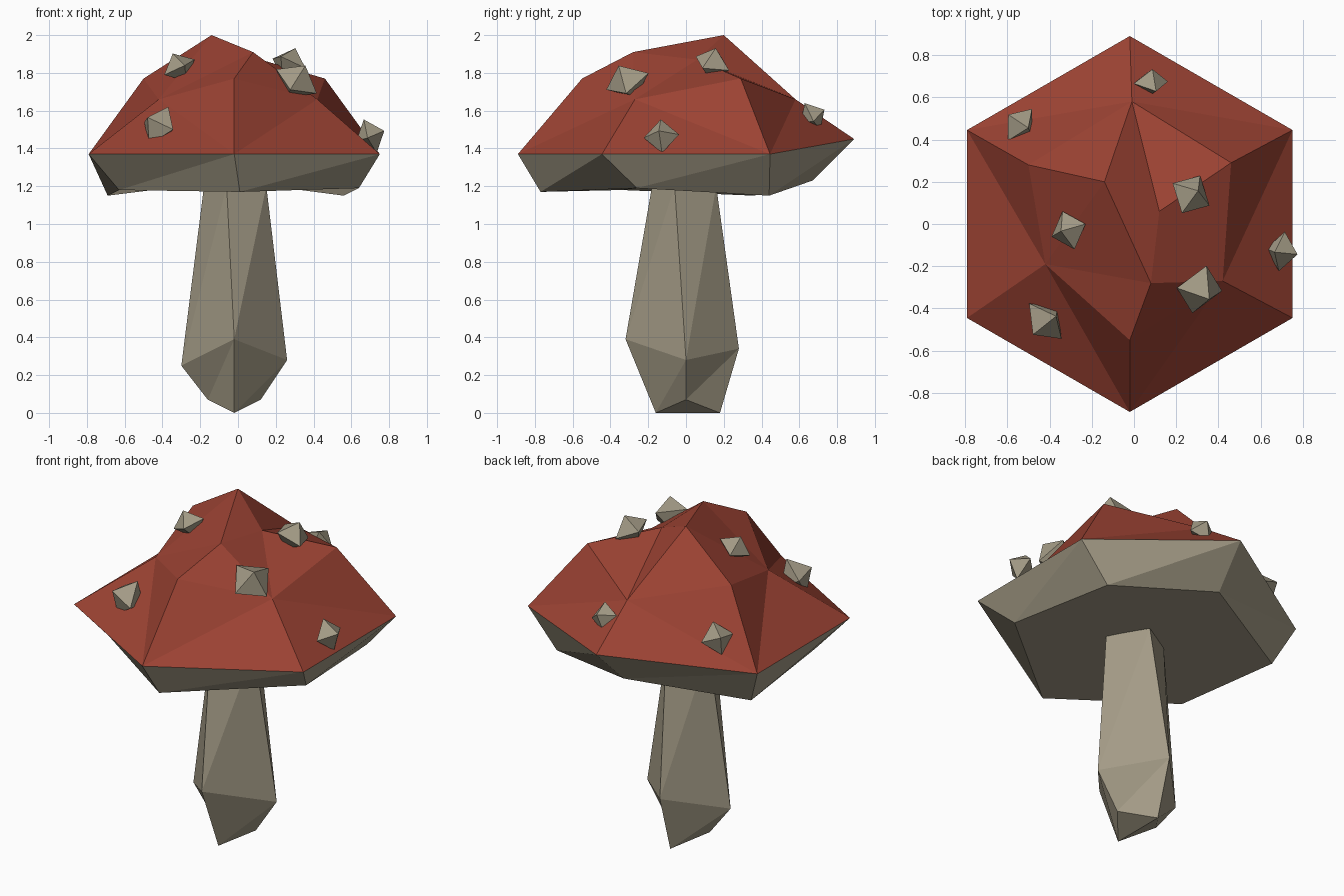
import bpy, bmesh, math, random
from mathutils import Vector, Matrix

if "Cube" in bpy.data.objects:
    bpy.data.objects.remove(bpy.data.objects["Cube"])

random.seed(4)


def material(name, rgb):
    m = bpy.data.materials.new(name)
    m.diffuse_color = (*rgb, 1)
    m.use_nodes = True
    m.node_tree.nodes["Principled BSDF"].inputs["Base Color"].default_value = m.diffuse_color
    return m


RED = material("cap red", (0.33, 0.055, 0.033))
BEIGE = material("pale beige", (0.37, 0.33, 0.24))


def build(name, verts, faces, mats, slots=None):
    """Flat-shaded object from points and faces, normals turned outward."""
    bm = bmesh.new()
    vs = [bm.verts.new(v) for v in verts]
    for k, f in enumerate(faces):
        face = bm.faces.new([vs[i] for i in f])
        face.material_index = slots[k] if slots else 0
    bmesh.ops.recalc_face_normals(bm, faces=bm.faces[:])
    me = bpy.data.meshes.new(name)
    bm.to_mesh(me)
    bm.free()
    for m in mats:
        me.materials.append(m)
    ob = bpy.data.objects.new(name, me)
    bpy.context.collection.objects.link(ob)
    return ob


# Cap: lower ring, hexagonal rim, upper ring and three crown points,
# each ring running counter-clockwise from the front
low = [(.01, -.77, 1.17), (.64, -.26, 1.19), (.56, .44, 1.15),
       (-.05, .67, 1.23), (-.69, .36, 1.15), (-.63, -.34, 1.18)]
rim = [(-.02 + .89 * math.cos(math.radians(60 * i - 90)),
        .89 * math.sin(math.radians(60 * i - 90)),
        1.45 if i == 3 else 1.37) for i in range(6)]
upper = [(-.02, -.55, 1.77), (.42, -.27, 1.66), (.46, .29, 1.77),
         (-.01, .58, 1.66), (-.50, .28, 1.77), (-.42, -.19, 1.66)]
crown = [(.08, -.28, 1.91), (.12, .06, 1.87), (-.14, .20, 2.0)]

L = lambda i: i % 6
R = lambda i: 6 + i % 6
U = lambda i: 12 + i % 6
F, D, A = 18, 19, 20

under = [tuple(L(i) for i in range(6))]
for i in range(6):
    under += [(R(i), L(i - 1), L(i)), (R(i), R(i + 1), L(i))]
top = []
for i in (1, 3, 5):
    for s in (-1, 1):
        top += [(U(i), R(i), R(i + s)), (U(i), U(i + s), R(i + s))]
top += [(F, U(0), U(1)), (F, U(1), D), (D, U(1), U(2)), (D, U(2), U(3)),
        (D, U(3), A), (A, U(3), U(4)), (A, U(4), U(5)), (A, U(5), F),
        (F, U(5), U(0)), (F, D, A)]
build("mushroom_cap", low + rim + upper + crown, under + top, [BEIGE, RED],
      [0] * len(under) + [1] * len(top))

# Stem: four-sided, bulging near the ground, ending inside the cap
stem = [(-.02, -.16, 0), (.12, 0, .07), (-.02, .18, 0), (-.16, 0, .07),
        (-.02, -.32, .39), (.26, 0, .28), (-.02, .28, .34), (-.30, 0, .25),
        (-.06, -.18, 1.2), (.15, -.06, 1.2), (.02, .16, 1.2), (-.18, .04, 1.2)]
faces = [(0, 1, 2), (0, 2, 3), (8, 9, 10, 11)]
for i in range(4):
    j = (i + 1) % 4
    faces += [(i, j, 4 + j), (i, 4 + j, 4 + i),
              (4 + i, 4 + j, 8 + j), (4 + i, 8 + j, 8 + i)]
build("stem", stem, faces, [BEIGE])

# Warts: small octahedral lumps leaning outward from the cap
warts = [(.08, .67, 1.57, .085), (-.54, .47, 1.53, .095), (.27, .14, 1.85, .105),
         (-.31, -.03, 1.83, .095), (.70, -.13, 1.465, .095),
         (.31, -.31, 1.755, .125), (-.42, -.46, 1.52, .115)]
for n, (x, y, z, r) in enumerate(warts):
    turn = Vector((x, y, z - 1.2)).to_track_quat('Z', 'Y').to_matrix()
    turn = turn @ Matrix.Rotation(random.uniform(0, 1.5), 3, 'Z')
    pts = [(r, 0, 0), (0, r, 0), (-r, 0, 0), (0, -r, 0), (0, 0, r * .85), (0, 0, -r * .85)]
    pts = [turn @ Vector(p) + Vector((x, y, z)) for p in pts]
    tris = [(i, (i + 1) % 4, k) for i in range(4) for k in (4, 5)]
    build(f"cap_wart_{n + 1}", pts, tris, [BEIGE])
